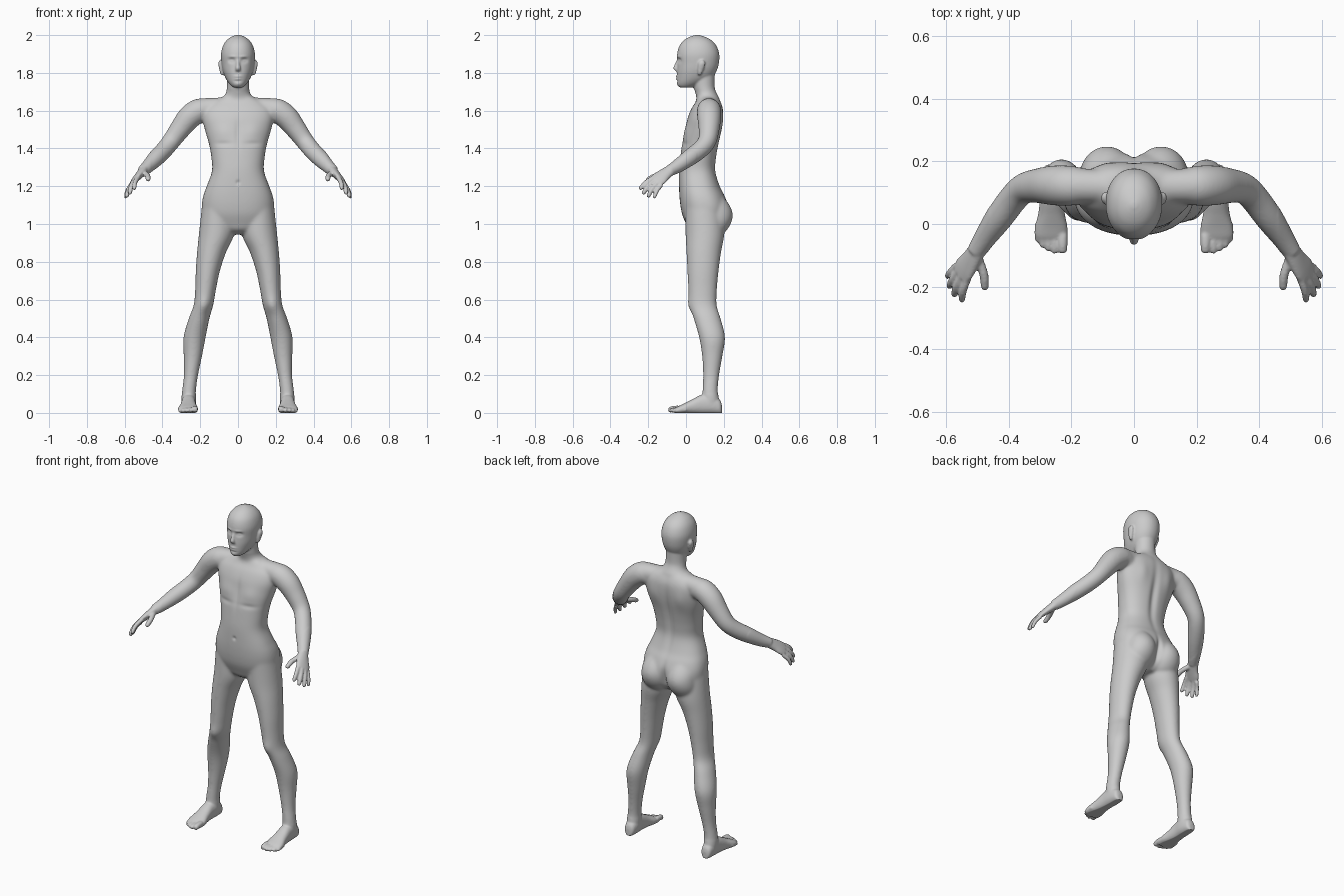
import bpy, bmesh, math
from mathutils import Vector

X, Y, Z = Vector((1, 0, 0)), Vector((0, 1, 0)), Vector((0, 0, 1))
bm = bmesh.new()


def smooth_rings(rings, steps=5):
    """Catmull-Rom interpolation of (x, y, z, ru, rv) rings."""
    out, last = [], len(rings) - 1
    for i in range(last):
        a, b, c, d = (rings[max(0, min(last, i + k))] for k in (-1, 0, 1, 2))
        for s in range(steps):
            t = s / steps
            out.append([0.5 * (2 * q + (r - p) * t + (2 * p - 5 * q + 4 * r - w) * t * t
                               + (3 * q - p - 3 * r + w) * t ** 3)
                        for p, q, r, w in zip(a, b, c, d)])
    return out + [list(rings[-1])]


def tube(rings, side=X, axis=None, mirror=True, power=2.0, n=28):
    """Closed loft through elliptical rings; axis None follows the path."""
    pts = smooth_rings(rings)
    for sx in ((1, -1) if mirror else (1,)):
        loops = []
        for i, (x, y, z, ru, rv) in enumerate(pts):
            c = Vector((x, y, z))
            t = axis or (Vector(pts[min(i + 1, len(pts) - 1)][:3]) - Vector(pts[max(i - 1, 0)][:3])).normalized()
            v = t.cross(side).normalized()
            u = v.cross(t)
            loop = []
            for k in range(n):
                ca, sa = math.cos(2 * math.pi * k / n), math.sin(2 * math.pi * k / n)
                ca = math.copysign(abs(ca) ** (2 / power), ca)
                sa = math.copysign(abs(sa) ** (2 / power), sa)
                p = c + u * ca * max(ru, .001) + v * sa * max(rv, .001)
                loop.append(bm.verts.new((sx * p.x, p.y, p.z)))
            loops.append(loop)
        for a, b in zip(loops, loops[1:]):
            for k in range(n):
                bm.faces.new((a[k], a[(k + 1) % n], b[(k + 1) % n], b[k]))
        bm.faces.new(loops[0][::-1])
        bm.faces.new(loops[-1])


def column(rows, **kw):
    """Central upright loft from (z, half width, front y, back y)."""
    tube([(0, (f + b) / 2, z, w, (b - f) / 2) for z, w, f, b in rows], axis=Z, mirror=False, **kw)


def digit(base, tip, r, arch=(0, 0, 0)):
    """Finger or toe with a rounded tip."""
    a, b = Vector(base), Vector(tip)
    m = (a + b) / 2 + Vector(arch)
    tube([(*p, q, q) for p, q in ((a, r), (m, r), (b.lerp(m, .2), r * .88), (b, r * .4))],
         side=Vector((.9, .1, .4)), n=14)


# torso
column([(.945, .06, .05, .15), (.97, .11, .015, .18), (1.0, .165, 0, .205), (1.05, .188, -.02, .222),
        (1.1, .192, -.03, .222), (1.15, .184, -.035, .205), (1.2, .166, -.037, .18),
        (1.28, .138, -.037, .157), (1.35, .141, -.031, .161), (1.42, .153, -.022, .173),
        (1.5, .176, -.003, .19), (1.56, .188, .008, .197), (1.61, .18, .028, .196),
        (1.645, .14, .05, .185), (1.67, .09, .06, .17)], power=2.35, n=40)
# neck
column([(1.62, .11, .05, .19), (1.665, .088, .055, .178), (1.69, .066, .05, .165), (1.72, .059, .042, .153),
        (1.77, .058, .035, .152), (1.82, .06, .03, .155)])
# head
column([(1.722, .022, -.03, .03), (1.732, .036, -.042, .06), (1.75, .052, -.047, .10), (1.775, .067, -.048, .14),
        (1.81, .08, -.048, .162), (1.85, .087, -.046, .174), (1.9, .09, -.047, .176), (1.945, .079, -.034, .16),
        (1.975, .058, -.008, .132), (1.992, .033, .022, .098), (2.001, .008, .052, .068)], power=2.1, n=40)
# nose and ears
tube([(0, -.038, 1.878, .008, .008), (0, -.048, 1.85, .009, .01), (0, -.054, 1.825, .014, .013),
      (0, -.048, 1.81, .015, .009)], axis=Z, mirror=False, n=16)
tube([(.082, .072, 1.787, .006, .007), (.086, .074, 1.8, .009, .012), (.091, .08, 1.83, .011, .018),
      (.094, .084, 1.852, .011, .018), (.092, .085, 1.867, .006, .009)], axis=Z, n=16)
# collar and shoulder
tube([(0, .12, 1.635, .05, .045), (.1, .12, 1.622, .052, .048), (.2, .122, 1.605, .058, .06),
      (.23, .122, 1.59, .05, .055)], side=Y)
# arm
arm = [(.15, .12, 1.595, .055), (.2, .122, 1.602, .064), (.255, .123, 1.567, .064), (.305, .122, 1.505, .056),
       (.351, .113, 1.442, .049), (.386, .08, 1.398, .047), (.43, .02, 1.352, .045),
       (.475, -.045, 1.306, .036), (.505, -.09, 1.28, .029)]
tube([(*a, a[3]) for a in arm], side=Vector((.3, .9, .1)))
# palm
tube([(.497, -.078, 1.287, .03, .025), (.52, -.115, 1.262, .037, .021), (.54, -.142, 1.24, .044, .017),
      (.553, -.162, 1.225, .041, .013)], side=Vector((-.037, -.045, .04)))
# fingers and thumb
for base, tip, r in (((.53, -.172, 1.246), (.55, -.247, 1.182), .0125),
                     ((.547, -.163, 1.233), (.574, -.23, 1.157), .0128),
                     ((.558, -.148, 1.22), (.59, -.203, 1.141), .0122),
                     ((.565, -.13, 1.206), (.597, -.17, 1.136), .011)):
    digit(base, tip, r, (.005, -.003, .006))
digit((.5, -.1, 1.272), (.475, -.21, 1.232), .0145, (-.008, -.004, .004))

# buttocks
tube([(.09, .14, .935, .03, .03), (.09, .145, .955, .065, .06), (.088, .152, 1.0, .084, .085),
      (.086, .155, 1.05, .086, .093), (.084, .148, 1.1, .078, .083), (.08, .13, 1.16, .05, .055)], axis=Z)
# leg
tube([(.105, .095, 1.08, .088, .1), (.113, .1, .95, .094, .103), (.14, .094, .85, .077, .092),
      (.16, .09, .75, .064, .083), (.172, .088, .65, .055, .076), (.183, .09, .57, .052, .073),
      (.206, .112, .5, .055, .072), (.23, .138, .4, .059, .069), (.239, .139, .3, .049, .054),
      (.249, .133, .2, .038, .043), (.259, .128, .12, .037, .041), (.261, .13, .07, .038, .045),
      (.261, .13, .03, .034, .045)], axis=Z)
# foot, lofted from heel to toes: y, centre x, half width, top
foot = [(.19, .26, .014, .04), (.178, .26, .03, .07), (.13, .26, .038, .1), (.08, .262, .038, .095),
        (.03, .263, .043, .07), (-.01, .264, .052, .05), (-.04, .265, .052, .036), (-.056, .262, .044, .026)]
tube([(x, y, (top - .006) / 2, w, (top + .006) / 2) for y, x, w, top in foot], axis=Y, power=2.3)
# toes
for x, y, r in ((.228, -.093, .0165), (.253, -.094, .0125), (.273, -.086, .012), (.291, -.075, .0115),
                (.306, -.058, .011)):
    digit((x, y + .06, r + .006), (x, y, r - .002), r, (0, 0, .003))

# fuse every part into one skin
bmesh.ops.recalc_face_normals(bm, faces=bm.faces)
mesh = bpy.data.meshes.new("body_parts")
bm.to_mesh(mesh)
bm.free()
body = bpy.data.objects.new("body", mesh)
bpy.context.collection.objects.link(body)
mod = body.modifiers.new("fuse", 'REMESH')
mod.mode = 'VOXEL'
mod.voxel_size = .005
skin = bpy.data.meshes.new_from_object(body.evaluated_get(bpy.context.evaluated_depsgraph_get()))
body.modifiers.clear()
body.data = skin

# soften the joins, most on trunk and limbs, least on hands, face and toes
bm = bmesh.new()
bm.from_mesh(skin)
trunk = [v for v in bm.verts if abs(v.co.x) < .46 and .1 < v.co.z < 1.71]
for _ in range(18):
    bmesh.ops.smooth_vert(bm, verts=trunk, factor=.5, use_axis_x=True, use_axis_y=True, use_axis_z=True)
for _ in range(3):
    bmesh.ops.smooth_vert(bm, verts=bm.verts[:], factor=.5, use_axis_x=True, use_axis_y=True, use_axis_z=True)

# surface anatomy: centre, radii, push along y
bumps = [((.08, 0, 1.49), (.055, .07, .045), -.008),      # chest
         ((.08, -.02, 1.425), (.05, .05, .014), .004),    # under chest
         ((0, -.01, 1.48), (.015, .06, .08), .005),       # breastbone
         ((0, -.035, 1.22), (.01, .03, .011), .006),      # navel
         ((0, .18, 1.4), (.022, .06, .17), -.012),        # spine
         ((.09, .19, 1.53), (.035, .05, .06), .006),      # shoulder blade
         ((0, .23, 1.03), (.015, .07, .075), -.02),       # cleft
         ((.18, .02, .57), (.028, .03, .035), -.006),     # kneecap
         ((.034, -.04, 1.866), (.018, .03, .012), .012),  # eye socket
         ((.034, -.035, 1.864), (.011, .03, .006), -.006),  # eye
         ((.03, -.045, 1.886), (.022, .03, .006), -.004),   # brow
         ((0, -.05, 1.781), (.018, .03, .005), -.007),    # upper lip
         ((0, -.05, 1.767), (.016, .03, .005), -.006),    # lower lip
         ((0, -.045, 1.757), (.02, .03, .005), .003),     # chin crease
         ((0, -.045, 1.74), (.018, .03, .009), -.003)]    # chin
for c, r, push in bumps:
    for sx in ((1, -1) if c[0] else (1,)):
        for v in bm.verts:
            dz = (v.co.z - c[2]) / r[2]
            if abs(dz) < 2.5:
                d = dz * dz + ((v.co.x - sx * c[0]) / r[0]) ** 2 + ((v.co.y - c[1]) / r[1]) ** 2
                v.co.y += push * math.exp(-d)
# flat soles
for v in bm.verts:
    v.co.z = max(v.co.z, 0)
for f in bm.faces:
    f.smooth = True
bm.to_mesh(skin)
bm.free()
